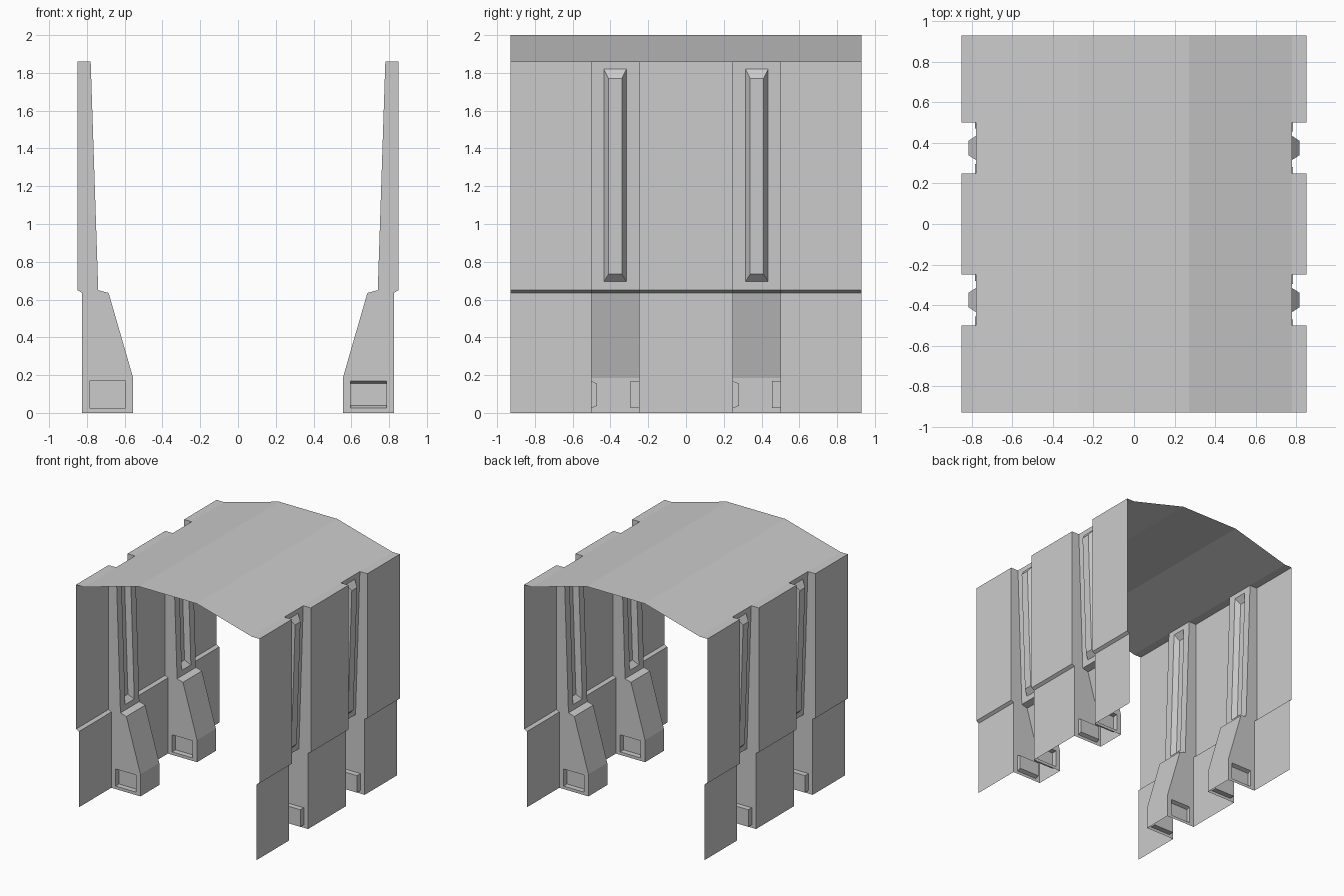
import bpy, bmesh
from math import pi
from mathutils import Vector

if "Cube" in bpy.data.objects:
    bpy.data.objects.remove(bpy.data.objects["Cube"])

BAYS = [(-0.93, -0.5), (-0.25, 0.25), (0.5, 0.93)]   # wall spans along y
PILLARS = [-0.375, 0.375]
HALF = 0.125                                         # pillar half width


def finish(name, bm, inward):
    """Weld, face the surfaces into the corridor, and link."""
    bmesh.ops.remove_doubles(bm, verts=bm.verts, dist=1e-4)
    bmesh.ops.recalc_face_normals(bm, faces=bm.faces)
    total = sum((f.normal * f.calc_area() for f in bm.faces), Vector())
    if total.dot(Vector(inward)) < 0:
        bmesh.ops.reverse_faces(bm, faces=bm.faces)
    me = bpy.data.meshes.new(name)
    bm.to_mesh(me)
    bm.free()
    return link(name, me)


def link(name, me, y=0, turn=0):
    ob = bpy.data.objects.new(name, me)
    ob.location.y = y
    ob.rotation_euler.z = turn
    bpy.context.collection.objects.link(ob)
    return ob


def face(bm, pts):
    bm.faces.new([bm.verts.new(p) for p in pts])


def ring(bm, a, b):
    for i in range(4):
        j = (i + 1) % 4
        face(bm, [a[i], a[j], b[j], b[i]])


def recessed(bm, outer, rim, floor):
    """Quad panel with a sunken rectangular pocket."""
    ring(bm, outer, rim)
    ring(bm, rim, floor)
    face(bm, floor)


def strip(bm, profile, y0, y1):
    """Sheet from an xz profile swept along y."""
    for (xa, za), (xb, zb) in zip(profile, profile[1:]):
        face(bm, [(xa, y0, za), (xb, y0, zb), (xb, y1, zb), (xa, y1, za)])


# Wall panels: three bays with a small step
WALL = [(0.825, 0), (0.825, 0.635), (0.85, 0.65), (0.85, 1.86)]
bm = bmesh.new()
for y0, y1 in BAYS:
    strip(bm, WALL, y0, y1)
right_wall = finish("right_wall_panels", bm, (-1, 0, 0))
link("left_wall_panels", right_wall.data, turn=pi)

# Pillar: hollow shell with a long groove and a pocket in each foot side
bm = bmesh.new()
strip(bm, [(0.555, 0), (0.555, 0.185), (0.685, 0.635), (0.74, 0.65)], -HALF, HALF)


def shaft(y, z, depth=0):
    return (0.74 + 0.04 * (z - 0.65) / 1.21 + depth, y, z)


def shaft_rect(hw, z0, z1, depth=0):
    return [shaft(-hw, z0, depth), shaft(hw, z0, depth),
            shaft(hw, z1, depth), shaft(-hw, z1, depth)]


recessed(bm, shaft_rect(HALF, 0.65, 1.86), shaft_rect(0.06, 0.695, 1.82),
         shaft_rect(0.035, 0.735, 1.77, 0.04))


def foot_rect(x0, x1, z0, z1, y):
    return [(x0, y, z0), (x1, y, z0), (x1, y, z1), (x0, y, z1)]


for s, depth, taper in ((-1, 0.03, 0.013), (1, 0.045, 0)):
    y = s * HALF
    recessed(bm, foot_rect(0.555, 0.825, 0, 0.185, y),
             foot_rect(0.595, 0.785, 0.025, 0.168, y),
             foot_rect(0.595, 0.785, 0.025 + taper, 0.168 - taper, y - s * depth))
    # side cheeks stacked between the pillar front and the wall
    levels = [(0.555, 0.825, 0.185), (0.685, 0.825, 0.635),
              (0.74, 0.85, 0.65), (0.78, 0.85, 1.86)]
    for (a, b, z0), (c, d, z1) in zip(levels, levels[1:]):
        face(bm, [(a, y, z0), (b, y, z0), (d, y, z1), (c, y, z1)])
pillar = finish("right_pillar", bm, (-1, 0, 0))
pillar.location.y = PILLARS[0]
link("right_pillar_rear", pillar.data, PILLARS[1])
for y in PILLARS:
    link("left_pillar", pillar.data, y, pi)

# Roof: faceted vault with flat lips over the wall bays
bm = bmesh.new()
strip(bm, [(-0.78, 1.86), (-0.27, 2.0), (0.27, 2.0), (0.78, 1.86)], -0.93, 0.93)
for s in (-1, 1):
    for y0, y1 in BAYS:
        strip(bm, [(s * 0.78, 1.86), (s * 0.85, 1.86)], y0, y1)
finish("roof", bm, (0, 0, -1))
